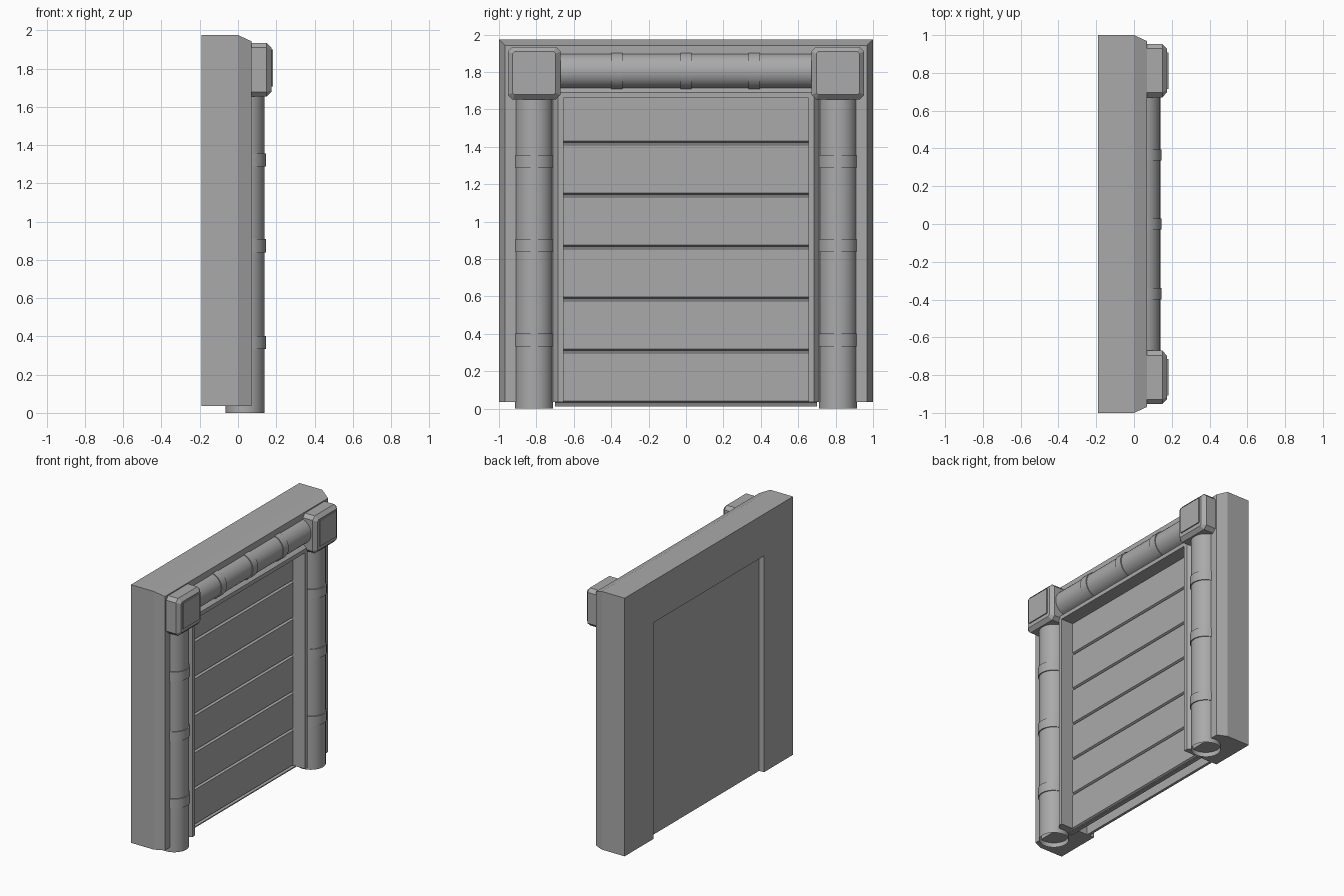
import bpy, bmesh, math
from mathutils import Matrix

if "Cube" in bpy.data.objects:
    bpy.data.objects.remove(bpy.data.objects["Cube"])

grey = bpy.data.materials.new("plain grey")
grey.use_nodes = True
COLOUR = (0.4, 0.4, 0.4, 1)
grey.diffuse_color = COLOUR
grey.node_tree.nodes["Principled BSDF"].inputs["Base Color"].default_value = COLOUR


def finish(name, bm, smooth=False):
    bmesh.ops.recalc_face_normals(bm, faces=bm.faces)
    mesh = bpy.data.meshes.new(name)
    bm.to_mesh(mesh)
    bm.free()
    mesh.materials.append(grey)
    ob = bpy.data.objects.new(name, mesh)
    bpy.context.collection.objects.link(ob)
    if smooth:
        bpy.ops.object.select_all(action="DESELECT")
        ob.select_set(True)
        bpy.context.view_layer.objects.active = ob
        bpy.ops.object.shade_smooth_by_angle(angle=math.radians(35))
    return ob


def loft(name, rings):
    """Join closed rings of points and cap both ends."""
    bm = bmesh.new()
    rows = [[bm.verts.new(p) for p in ring] for ring in rings]
    n = len(rows[0])
    for a, b in zip(rows, rows[1:]):
        for i in range(n):
            j = (i + 1) % n
            bm.faces.new((a[i], a[j], b[j], b[i]))
    bm.faces.new(rows[0])
    bm.faces.new(rows[-1])
    return finish(name, bm)


def box(name, x, y, z):
    rect = [(y[0], z[0]), (y[1], z[0]), (y[1], z[1]), (y[0], z[1])]
    return loft(name, [[(d, *p) for p in rect] for d in x])


def tube(name, centre, radius, length, axis="Z", caps=True):
    bm = bmesh.new()
    turn = Matrix.Rotation(math.pi / 2, 4, "X") if axis == "Y" else Matrix()
    bmesh.ops.create_cone(bm, cap_ends=caps, segments=32, radius1=radius, radius2=radius,
                          depth=length, matrix=Matrix.Translation(centre) @ turn)
    return finish(name, bm, smooth=True)


# Door surround with chamfered rim and raised inner trim: (x, half width, top)
section = [(-0.19, 1, 1.975), (0, 1, 1.975), (0.07, 0.968, 1.943), (0.07, 0.71, 1.715),
           (0.10, 0.685, 1.69), (0.10, 0.655, 1.66), (-0.19, 0.655, 1.66)]
BOTTOM = 0.035
loft("door_surround", [
    [(x, -w, BOTTOM) for x, w, top in section],
    [(x, -w, top) for x, w, top in section],
    [(x, w, top) for x, w, top in section],
    [(x, w, BOTTOM) for x, w, top in section]])

# Front shutter with V grooves between the slats
profile = [(-0.03, 0.012), (0, 0.012)]
for i in range(6):
    z = 0.03 + i * 0.278
    profile += [(0, z - 0.01), (-0.02, z), (0, z + 0.01)]
profile += [(0, 1.69), (-0.03, 1.69)]
loft("shutter", [[(x, y, z) for x, z in profile] for y in (-0.7, 0.7)])

# Flat rear panel
box("rear_panel", (-0.15, -0.13), (-0.68, 0.68), (BOTTOM, 1.69))

# Upright pipes, their bands and the corner boxes
for side, s in (("left", 1), ("right", -1)):
    y = 0.812 * s
    tube(side + "_pipe", (0.037, y, 0.85), 0.102, 1.7, caps=False)
    for i, z in enumerate((0.368, 0.873, 1.322)):
        tube(f"{side}_pipe_band_{i + 1}", (0.042, y, z), 0.105, 0.07)

    rings = []
    for x, half, cut in ((0.04, 0.141, 0.025), (0.15, 0.141, 0.025), (0.175, 0.115, 0.01)):
        k = half - cut
        outline = [(half, -k), (half, k), (k, half), (-k, half),
                   (-half, k), (-half, -k), (-k, -half), (k, -half)]
        rings.append([(x, y + a, 1.794 + b) for a, b in outline])
    loft(side + "_corner_box", rings)
    box(side + "_corner_plate", (0.174, 0.183), (y - 0.097, y + 0.097), (1.707, 1.9))

# Cross pipe and its bands
tube("cross_pipe", (0.044, 0, 1.805), 0.095, 1.5, "Y")
for i, y in enumerate((-0.37, 0, 0.365)):
    tube(f"cross_pipe_band_{i + 1}", (0.046, y, 1.805), 0.1, 0.06, "Y")
